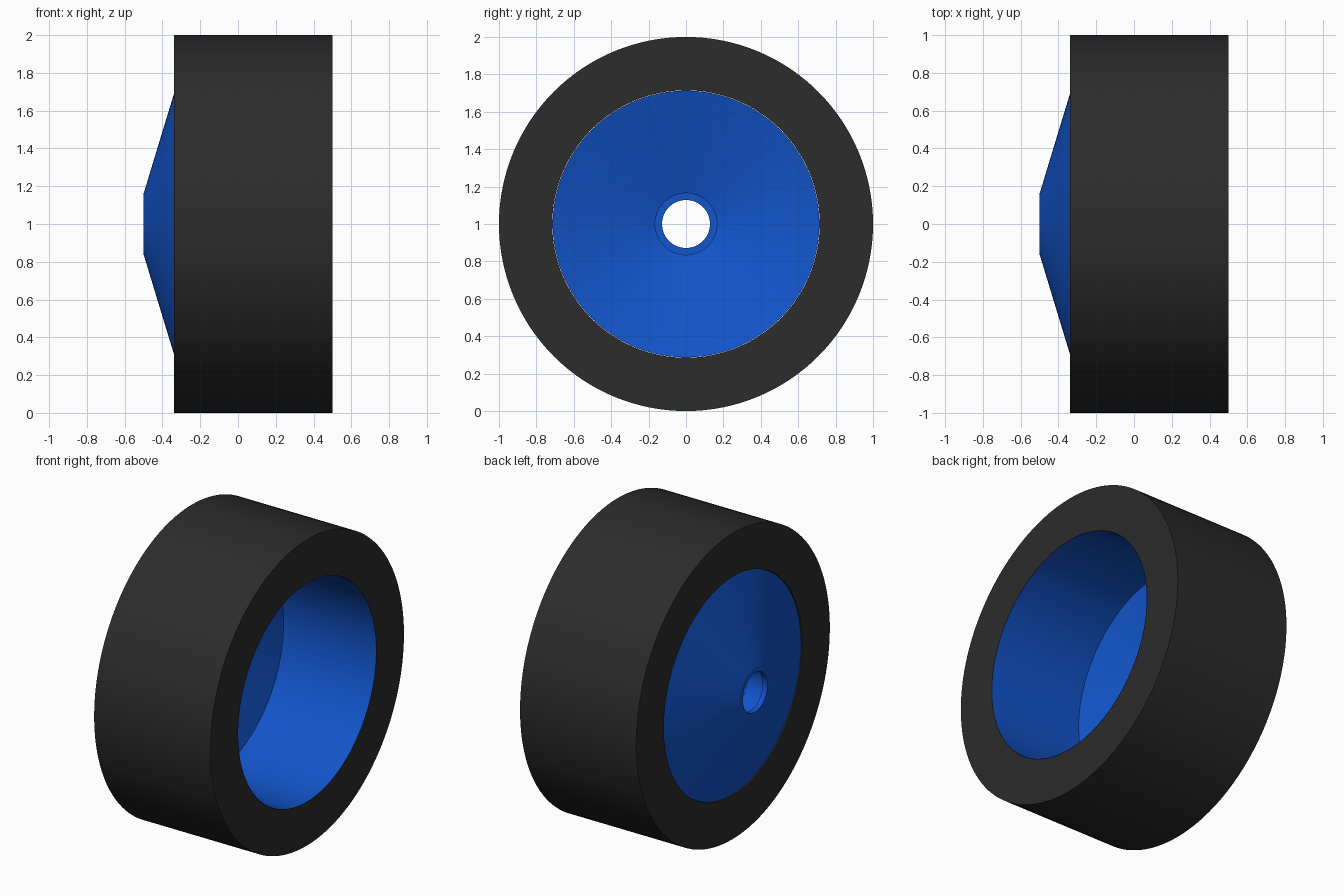
import bpy, math

if "Cube" in bpy.data.objects:
    bpy.data.objects.remove(bpy.data.objects["Cube"])

SEGMENTS = 128


def material(name, color):
    mat = bpy.data.materials.new(name)
    mat.diffuse_color = color
    mat.use_nodes = True
    mat.node_tree.nodes["Principled BSDF"].inputs["Base Color"].default_value = mat.diffuse_color
    return mat


def lathe(name, profile, mat, closed):
    """Spin (x, radius) points around the x axis."""
    n = len(profile)
    verts = []
    for x, r in profile:
        for i in range(SEGMENTS):
            a = 2 * math.pi * i / SEGMENTS
            verts.append((x, r * math.cos(a), r * math.sin(a)))
    faces = []
    for j in range(n if closed else n - 1):
        p, q = j * SEGMENTS, (j + 1) % n * SEGMENTS
        for i in range(SEGMENTS):
            k = (i + 1) % SEGMENTS
            faces.append((p + i, p + k, q + k, q + i))
    mesh = bpy.data.meshes.new(name)
    mesh.from_pydata(verts, [], faces)
    mesh.materials.append(mat)
    obj = bpy.data.objects.new(name, mesh)
    obj.location.z = 1
    bpy.context.collection.objects.link(obj)
    bpy.ops.object.select_all(action='DESELECT')
    obj.select_set(True)
    bpy.context.view_layer.objects.active = obj
    bpy.ops.object.shade_smooth_by_angle(angle=math.radians(10))
    return obj


rubber = material("rubber", (0.025, 0.025, 0.025, 1))
blue = material("blue_plastic", (0.006, 0.09, 0.6, 1))

# Tyre: plain thick ring
lathe("tyre", [(-0.34, 1), (0.5, 1), (0.5, 0.715), (-0.34, 0.715)], rubber, True)

# Hub: barrel lining, recessed floor, axle hole and conical outer face
lathe("hub", [
    (0.5, 0.713), (-0.17, 0.713),
    (-0.33, 0.165), (-0.465, 0.165),
    (-0.465, 0.128), (-0.5, 0.128),
    (-0.5, 0.16), (-0.332, 0.713),
], blue, False)
